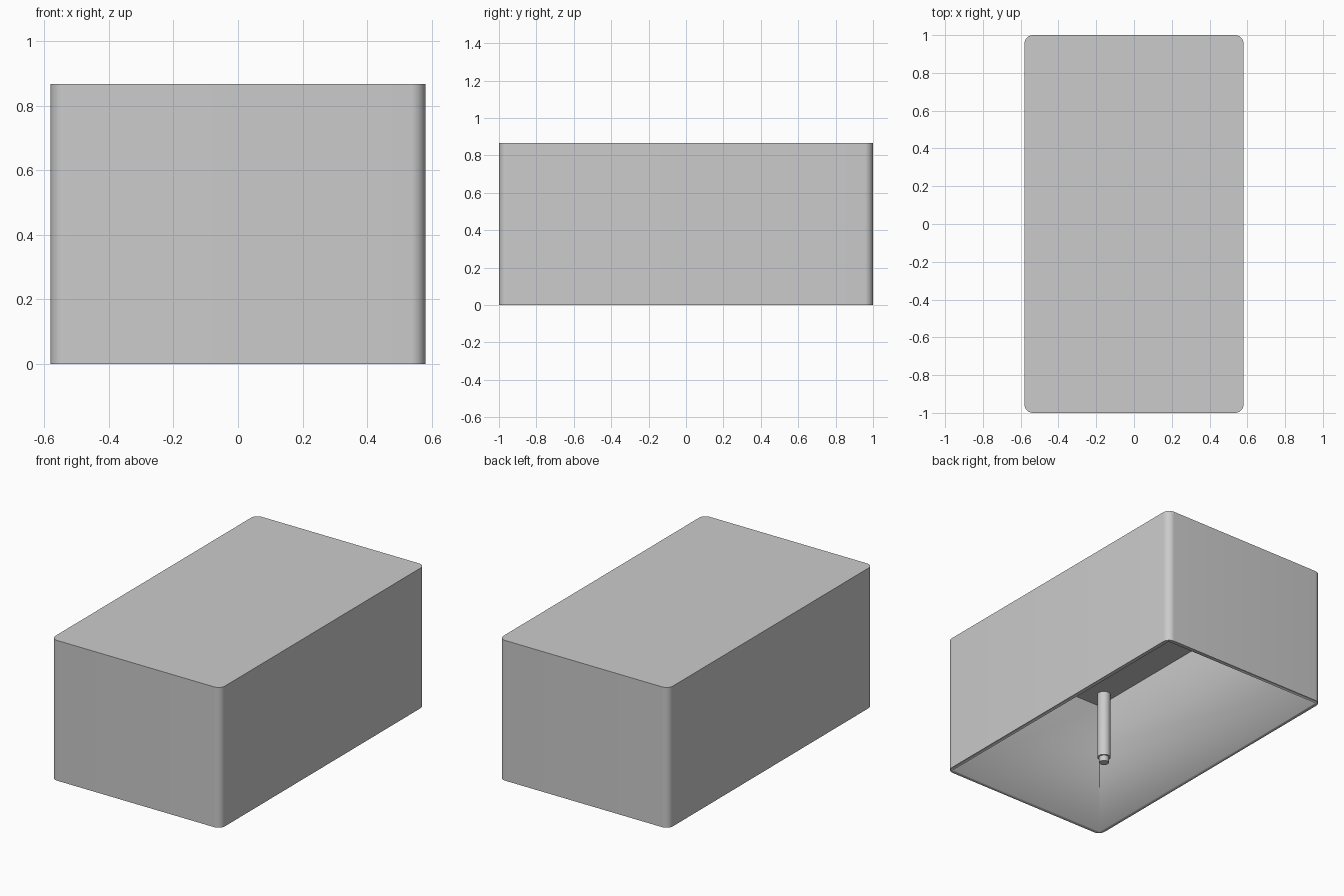
import bpy
import bmesh
import math

cube = bpy.data.objects.get("Cube")
if cube:
    bpy.data.objects.remove(cube, do_unlink=True)

WIDTH, LENGTH, HEIGHT = 1.16, 2.0, 0.867
WALL, RADIUS = 0.025, 0.045
POST_X, POST_Y = 0.49, 0.855

grey = bpy.data.materials.new("light grey plastic")
grey.use_nodes = True
colour = (0.6, 0.6, 0.6, 1)
grey.diffuse_color = colour
grey.node_tree.nodes["Principled BSDF"].inputs["Base Color"].default_value = colour


def make_object(name, bm):
    bmesh.ops.recalc_face_normals(bm, faces=bm.faces)
    mesh = bpy.data.meshes.new(name)
    bm.to_mesh(mesh)
    bm.free()
    mesh.materials.append(grey)
    obj = bpy.data.objects.new(name, mesh)
    bpy.context.collection.objects.link(obj)
    bpy.ops.object.select_all(action='DESELECT')
    obj.select_set(True)
    bpy.context.view_layer.objects.active = obj
    bpy.ops.object.shade_smooth_by_angle(angle=math.radians(30))
    return obj


def block(sx, sy, z0, z1, radius=0):
    """Box with optionally rounded upright edges."""
    bm = bmesh.new()
    bmesh.ops.create_cube(bm, size=1)
    for v in bm.verts:
        v.co = (v.co.x * sx, v.co.y * sy, z1 if v.co.z > 0 else z0)
    if radius:
        upright = [e for e in bm.edges
                   if abs(e.verts[0].co.z - e.verts[1].co.z) > 0.1]
        bmesh.ops.bevel(bm, geom=upright, offset=radius, segments=10,
                        profile=0.5, affect='EDGES')
    return bm


# Hollow cover, open underneath, with square inner corners
cover = make_object("cover", block(WIDTH, LENGTH, 0, HEIGHT, RADIUS))
cavity = make_object("cavity_cutter", block(WIDTH - 2 * WALL, LENGTH - 2 * WALL,
                                            -0.1, HEIGHT - WALL))
cavity.hide_render = True
cut = cover.modifiers.new("hollow", 'BOOLEAN')
cut.operation = 'DIFFERENCE'
cut.solver = 'EXACT'
cut.object = cavity
bpy.context.view_layer.objects.active = cover
bpy.ops.object.modifier_apply(modifier=cut.name)
bpy.data.objects.remove(cavity, do_unlink=True)


# Stepped mounting posts hanging from the ceiling
def post(name, x, y, sides=32):
    profile = [(0.038, HEIGHT - WALL), (0.038, 0.42), (0.028, 0.42), (0.028, 0.385)]
    bm = bmesh.new()
    rings = [[bm.verts.new((x + r * math.cos(2 * math.pi * i / sides),
                            y + r * math.sin(2 * math.pi * i / sides), z))
              for i in range(sides)] for r, z in profile]
    for a, b in zip(rings, rings[1:]):
        for i in range(sides):
            j = (i + 1) % sides
            bm.faces.new((a[i], a[j], b[j], b[i]))
    bm.faces.new(rings[0])
    bm.faces.new(rings[-1])
    make_object(name, bm)


for end, sy in (("front", -1), ("back", 1)):
    for side, sx in (("left", 1), ("right", -1)):
        post(f"{end}_{side}_post", sx * POST_X, sy * POST_Y)
